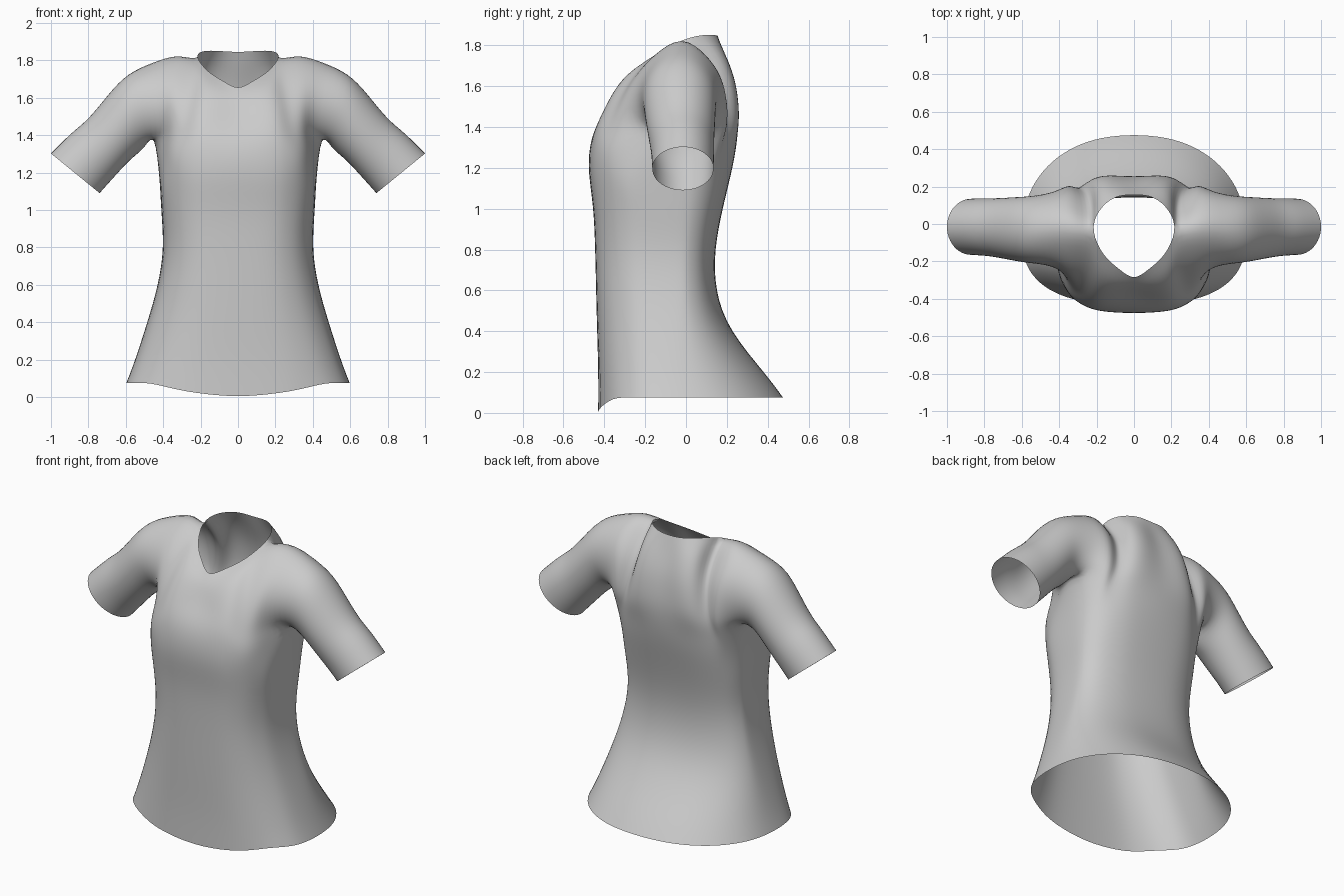
import bpy
from math import sin, cos, pi
from mathutils import Vector as V

if "Cube" in bpy.data.objects:
    bpy.data.objects.remove(bpy.data.objects["Cube"])

N = 12                      # half ring: 0 = front centre, 6 = side, 12 = back centre
pts, faces = [], []


def add(p):
    pts.append(V(p))
    return len(pts) - 1


def quads(a, b):
    for i in range(len(a) - 1):
        faces.append((a[i], a[i + 1], b[i + 1], b[i]))


def ring_point(k, w, yf, yb, z, nf, nb, yc=-0.05):
    a = pi * k / N
    n = nf if k <= 6 else nb
    x = 0 if k in (0, N) else w * sin(a) ** (2 / n)
    c = cos(a)
    d = abs(c) ** (2 / n) if k != 6 else 0
    return V((x, yc - d * (yc - yf) if c > 0 else yc + d * (yb - yc), z))


# body rings from hem to underarm: height, half width, front, back, squareness
rings = []
for z, w, yf, yb, nf, nb in [
        (0.075, .597, -.43, .475, 2.7, 2.2), (0.2, .55, -.43, .38, 2.7, 2.2),
        (0.4, .485, -.435, .228, 2.7, 2.3), (0.6, .43, -.44, .152, 2.8, 2.4),
        (0.8, .402, -.445, .145, 2.9, 2.5), (1.0, .41, -.455, .18, 3, 2.6),
        (1.17, .42, -.474, .22, 3, 2.6), (1.3, .42, -.47, .245, 3, 2.6)]:
    ring = []
    for k in range(N + 1):
        p = ring_point(k, w, yf, yb, z, nf, nb)
        if z < 0.1 and k < 6:                      # dipped front hem
            p.z -= 0.07 * cos(pi / 2 * min(1, p.x / 0.48))
        ring.append(add(p))
    if rings:
        quads(rings[-1], ring)
    rings.append(ring)
base = rings[-1]

# underarm points lift into the armhole
for k, p in {4: (.38, -.29, 1.325), 5: (.425, -.14, 1.36), 6: (.45, -.02, 1.372),
             7: (.43, .09, 1.36), 8: (.37, .165, 1.325)}.items():
    pts[base[k]] = V(p)

# shoulder seam, shared by the front and back panels
seam = [add(p) for p in [(.215, -.04, 1.815), (.33, -.02, 1.822), (.46, -.02, 1.785)]]


def panel(bottom, neck, centre, arm):
    """Upper panel blended from its four edges; returns its armhole edge."""
    top = [add(p) for p in neck] + seam
    left = [bottom[0]] + [add(p) for p in centre] + [top[0]]
    right = [bottom[-1]] + [add(p) for p in arm] + [top[-1]]
    prev = bottom
    P = pts
    for j in range(1, 5):
        v = j / 5
        row = [left[j]]
        for i in range(1, 5):
            u = i / 5
            row.append(add(
                P[bottom[i]] * (1 - v) + P[top[i]] * v + P[left[j]] * (1 - u) + P[right[j]] * u
                - P[bottom[0]] * (1 - u) * (1 - v) - P[bottom[-1]] * u * (1 - v)
                - P[top[0]] * (1 - u) * v - P[top[-1]] * u * v))
        row.append(right[j])
        quads(prev, row)
        prev = row
    quads(prev, top)
    return right


front_edge = panel(
    base[:6], [(0, -.285, 1.655), (.08, -.24, 1.69), (.16, -.165, 1.742)],
    [(0, -.44, 1.4), (0, -.395, 1.48), (0, -.357, 1.55), (0, -.325, 1.605)],
    [(.415, -.205, 1.43), (.42, -.235, 1.53), (.435, -.21, 1.64), (.45, -.135, 1.735)])
back_edge = panel(
    base[:6:-1], [(0, .155, 1.845), (.10, .142, 1.85), (.185, .07, 1.848)],
    [(0, .255, 1.42), (0, .247, 1.53), (0, .225, 1.64), (0, .188, 1.75)],
    [(.43, .15, 1.43), (.43, .172, 1.53), (.435, .155, 1.64), (.45, .09, 1.735)])

# sleeve rings from armhole to cuff: lower point, upper point, front, back
prev = [base[6]] + front_edge + back_edge[-2::-1]
for bx, bz, tx, tz, yf, yb in [
        (.50, 1.335, .585, 1.722, -.21, .15), (.575, 1.27, .69, 1.62, -.197, .143),
        (.65, 1.19, .795, 1.495, -.18, .138), (.70, 1.135, .89, 1.41, -.17, .137),
        (.74, 1.09, 1.0, 1.302, -.165, .135)]:
    ring = []
    for k in range(12):
        c, s = cos(pi * k / 6), sin(pi * k / 6)
        ring.append(add(((bx + tx) / 2 + (bx - tx) / 2 * c,
                         (yf + yb) / 2 - (yb - yf) / 2 * s,
                         (bz + tz) / 2 + (bz - tz) / 2 * c)))
    quads(prev + prev[:1], ring + ring[:1])
    prev = ring

# one mirrored, subdivided cloth surface
mesh = bpy.data.meshes.new("shirt")
mesh.from_pydata(pts, [], faces)
obj = bpy.data.objects.new("shirt", mesh)
bpy.context.collection.objects.link(obj)
bpy.context.view_layer.objects.active = obj
obj.select_set(True)
bpy.ops.object.mode_set(mode='EDIT')
bpy.ops.mesh.select_all(action='SELECT')
bpy.ops.mesh.normals_make_consistent(inside=False)
bpy.ops.object.mode_set(mode='OBJECT')
mirror = obj.modifiers.new("mirror", 'MIRROR')
mirror.use_clip = True
sub = obj.modifiers.new("smooth", 'SUBSURF')
sub.levels = sub.render_levels = 2

# adjust the cage so the smooth surface passes through the planned points
for _ in range(6):
    bpy.context.view_layer.update()
    ev = obj.evaluated_get(bpy.context.evaluated_depsgraph_get())
    limit = [v.co.copy() for v in ev.data.vertices[:len(pts)]]
    for v, t, l in zip(mesh.vertices, pts, limit):
        d = t - l
        if d.length < 0.15:
            v.co += d * 0.8
        if t.x == 0:
            v.co.x = 0
    mesh.update()
    obj.update_tag()

mat = bpy.data.materials.new("light grey cloth")
mat.diffuse_color = (0.6, 0.6, 0.6, 1)
mat.use_nodes = True
mat.node_tree.nodes["Principled BSDF"].inputs["Base Color"].default_value = mat.diffuse_color
mesh.materials.append(mat)
bpy.ops.object.shade_smooth()
